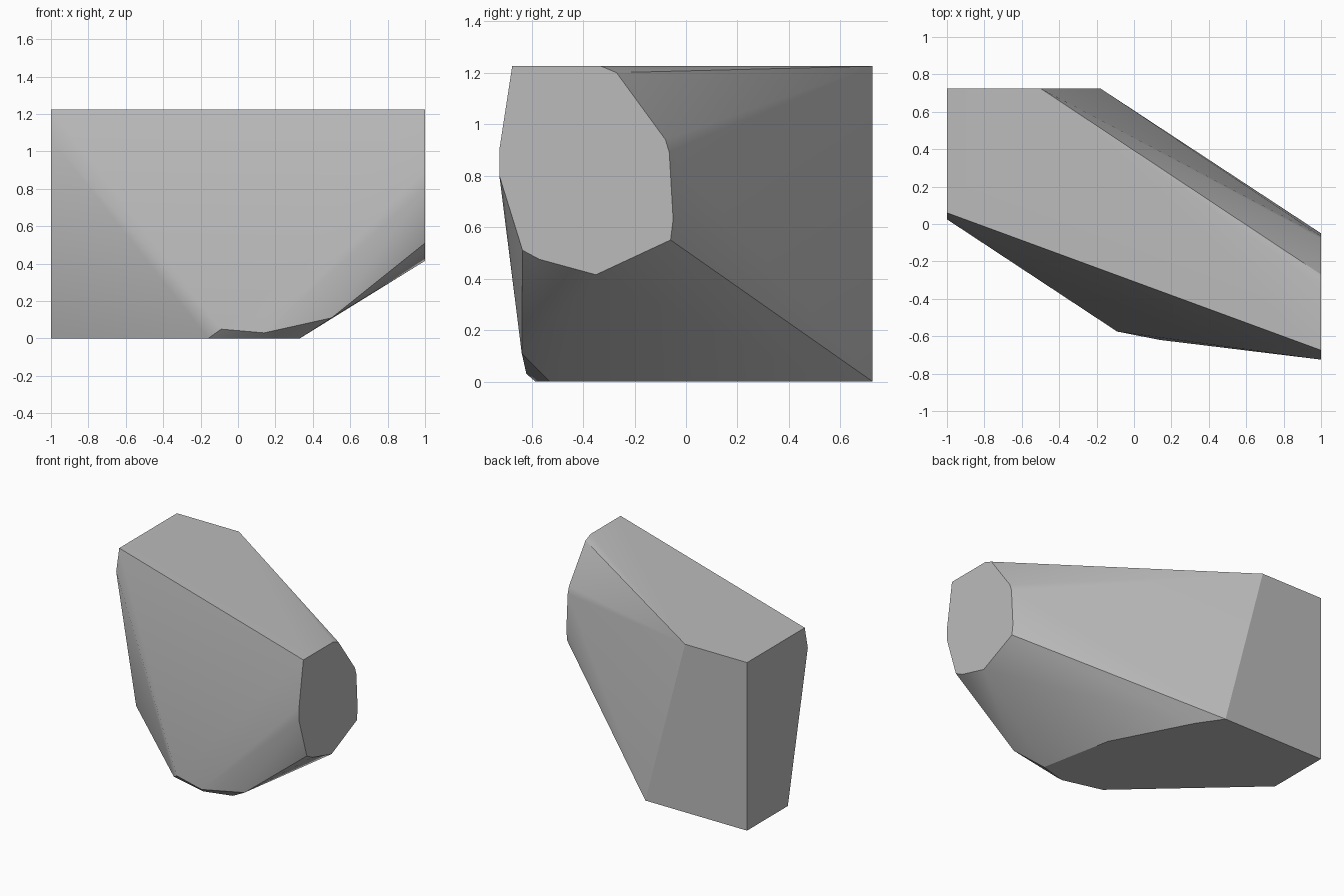
import bpy
import bmesh
import math

# Remove the default cube if the scene has one
default_cube = bpy.data.objects.get("Cube")
if default_cube:
    bpy.data.objects.remove(default_cube, do_unlink=True)

TOP = 1.225
BACK = 0.725


def make_material(name, colour):
    material = bpy.data.materials.new(name)
    material.use_nodes = True
    material.diffuse_color = colour
    material.node_tree.nodes["Principled BSDF"].inputs["Base Color"].default_value = colour
    return material


def build_hull(name, points, material):
    """Wrap a convex skin around the points and merge its flat regions."""
    mesh = bpy.data.meshes.new(name)
    bm = bmesh.new()
    verts = [bm.verts.new(p) for p in points]
    hull = bmesh.ops.convex_hull(bm, input=verts)
    loose = set(hull["geom_interior"]) | set(hull["geom_unused"])
    bmesh.ops.delete(bm, geom=[g for g in loose if isinstance(g, bmesh.types.BMVert)],
                     context="VERTS")
    bmesh.ops.dissolve_limit(bm, angle_limit=math.radians(0.5),
                             verts=bm.verts[:], edges=bm.edges[:])
    bmesh.ops.recalc_face_normals(bm, faces=bm.faces[:])
    bm.to_mesh(mesh)
    bm.free()
    mesh.materials.append(material)
    obj = bpy.data.objects.new(name, mesh)
    bpy.context.scene.collection.objects.link(obj)
    return obj


# Small many-sided end, as (y, z)
small_end = [(-0.675, TOP), (-0.33, TOP), (-0.27, 1.2), (-0.08, 0.94), (-0.065, 0.89),
             (-0.05, 0.63), (-0.06, 0.55), (-0.35, 0.415), (-0.57, 0.475),
             (-0.635, 0.51), (-0.725, 0.8), (-0.725, 0.9)]

# Large flat end, as (y, z)
large_end = [(0.06, TOP), (BACK, TOP), (BACK, 0), (0.255, 0), (0.025, 1.065)]

# Flat underside, as (x, y)
underside = [(-0.18, BACK), (-0.06, 0.55), (0.225, 0), (0.33, -0.53),
             (0.13, -0.585), (-0.16, -0.51)]

# Back corner on top and the worn lower front edge
corners = [(-0.5, BACK, TOP), (-0.09, -0.575, 0.05), (0.14, -0.62, 0.03), (0.5, -0.638, 0.11)]

points = [(1, y, z) for y, z in small_end]
points += [(-1, y, z) for y, z in large_end]
points += [(x, y, 0) for x, y in underside]
points += corners

grey_stone = make_material("grey stone", (0.5, 0.5, 0.5, 1))
rock = build_hull("rock_chunk", points, grey_stone)

# Smooth the worn sides and keep the cut faces crisp
bpy.ops.object.select_all(action="DESELECT")
rock.select_set(True)
bpy.context.view_layer.objects.active = rock
bpy.ops.object.shade_smooth_by_angle(angle=math.radians(30))
